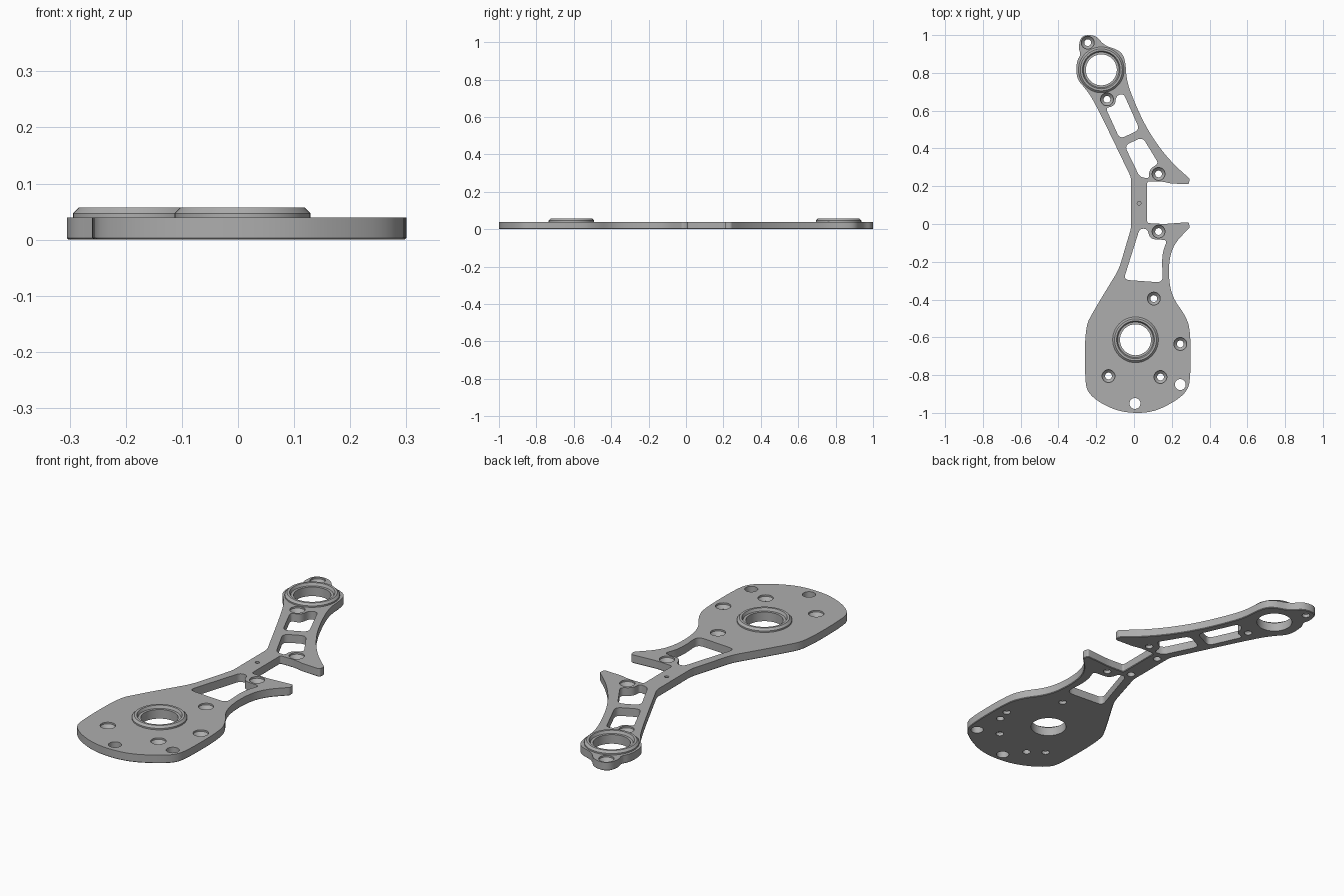
import bpy
import bmesh
import math
from mathutils import Vector

cube = bpy.data.objects.get("Cube")
if cube:
    bpy.data.objects.remove(cube, do_unlink=True)

THICK = 0.04
BORE = 0.082

# One grey material for every part
grey = bpy.data.materials.new("plain grey")
grey.use_nodes = True
colour = (0.42, 0.42, 0.42, 1)
grey.diffuse_color = colour
grey.node_tree.nodes["Principled BSDF"].inputs["Base Color"].default_value = colour


def rounded(points, steps=6):
    """Round each corner; an optional third value limits the rounding length."""
    result = []
    count = len(points)
    for i, point in enumerate(points):
        corner = Vector(point[:2])
        limit = point[2] if len(point) > 2 else 1
        ends = []
        for other in (points[i - 1], points[(i + 1) % count]):
            side = Vector(other[:2]) - corner
            ends.append(corner + side.normalized() * min(limit, side.length * 0.499))
        for k in range(steps + 1):
            t = k / steps
            result.append(ends[0] * (1 - t) ** 2 + corner * 2 * t * (1 - t) + ends[1] * t * t)
    return result


def add_prism(bm, loop, bottom, top):
    """Extrude a flat loop; returns the bottom face."""
    low = [bm.verts.new((p.x, p.y, bottom)) for p in loop]
    high = [bm.verts.new((p.x, p.y, top)) for p in loop]
    base = bm.faces.new(low)
    bm.faces.new(high)
    for i in range(len(loop)):
        j = (i + 1) % len(loop)
        bm.faces.new((low[i], low[j], high[j], high[i]))
    return base


def add_lathe(bm, centre, profile, closed=False, sides=32):
    """Revolve (radius, height) pairs; open profiles get end caps."""
    rings = []
    for radius, z in profile:
        ring = []
        for k in range(sides):
            angle = math.tau * k / sides
            ring.append(bm.verts.new((centre[0] + radius * math.cos(angle),
                                      centre[1] + radius * math.sin(angle), z)))
        rings.append(ring)
    pairs = list(zip(rings, rings[1:]))
    if closed:
        pairs.append((rings[-1], rings[0]))
    else:
        bm.faces.new(rings[0])
        bm.faces.new(rings[-1])
    for a, b in pairs:
        for i in range(sides):
            j = (i + 1) % sides
            bm.faces.new((a[i], a[j], b[j], b[i]))


def make_object(name, bm):
    bmesh.ops.recalc_face_normals(bm, faces=bm.faces)
    mesh = bpy.data.meshes.new(name)
    bm.to_mesh(mesh)
    bm.free()
    obj = bpy.data.objects.new(name, mesh)
    bpy.context.collection.objects.link(obj)
    mesh.materials.append(grey)
    return obj


def select_only(obj):
    bpy.ops.object.select_all(action="DESELECT")
    obj.select_set(True)
    bpy.context.view_layer.objects.active = obj


# Plate outline, anticlockwise from the front edge
outline = [
    (-0.05, -1), (0.09, -1), (0.2, -0.95), (0.28, -0.89), (0.3, -0.82),
    (0.3, -0.56), (0.27, -0.48), (0.21, -0.4), (0.185, -0.31), (0.185, -0.19),
    (0.215, -0.1), (0.295, -0.02, 0.01), (0.29, 0.01, 0.01), (0.16, 0, 0.02),
    (0.07, 0.005, 0.01), (0.07, 0.225, 0.01), (0.15, 0.225, 0.02),
    (0.19, 0.215, 0.02), (0.29, 0.21, 0.01), (0.295, 0.24, 0.01),
    (0.21, 0.315), (0.13, 0.41), (0.06, 0.52), (0, 0.65), (-0.04, 0.76),
    (-0.045, 0.87), (-0.075, 0.92), (-0.16, 0.945), (-0.2, 1), (-0.28, 1),
    (-0.295, 0.93), (-0.28, 0.9), (-0.305, 0.86), (-0.305, 0.77),
    (-0.26, 0.72), (-0.21, 0.65), (-0.015, 0.245, 0.02), (-0.015, -0.02, 0.02),
    (-0.08, -0.24, 0.04), (-0.22, -0.47), (-0.26, -0.55), (-0.26, -0.84),
    (-0.24, -0.9), (-0.16, -0.96),
]

# Weight-saving windows in the two arms
windows = [
    [(0.03, -0.025, 0.02), (0.07, -0.025, 0.02), (0.085, -0.08, 0.03),
     (0.175, -0.085, 0.02), (0.145, -0.17), (0.155, -0.31, 0.04),
     (0.08, -0.305), (-0.055, -0.295, 0.03)],
    [(-0.15, 0.615, 0.02), (-0.1, 0.625), (-0.095, 0.68, 0.03),
     (-0.055, 0.69, 0.02), (0.03, 0.5, 0.03), (-0.075, 0.45, 0.03)],
    [(-0.05, 0.415, 0.03), (0.045, 0.46, 0.03), (0.13, 0.32, 0.02),
     (0.08, 0.29), (0.08, 0.24, 0.02), (0.03, 0.25, 0.02)],
]

ring_centres = {"front": (0.008, -0.613), "rear": (-0.173, 0.816)}
screw_holes = [(-0.135, -0.805), (0.14, -0.81), (0.245, -0.635), (0.105, -0.395),
               (0.13, -0.04), (0.13, 0.265), (-0.143, 0.66), (-0.245, 0.96)]
plain_holes = [(0.005, -0.95), (0.245, -0.85)]
pin_sockets = [(0.027, 0.01), (0.027, 0.2), (0.23, -0.7), (-0.065, -0.86)]

# Flat plate with a fine chamfer along its lower rim
bm = bmesh.new()
base = add_prism(bm, rounded(outline), 0, THICK)
bmesh.ops.remove_doubles(bm, verts=bm.verts, dist=0.0005)
bmesh.ops.recalc_face_normals(bm, faces=bm.faces)
rim = [e for e in bm.edges if all(v.co.z < 0.001 for v in e.verts)]
bmesh.ops.bevel(bm, geom=rim, offset=0.003, segments=1, affect="EDGES")
plate = make_object("base_plate", bm)

# All openings gathered in one cutter
below, above = -0.02, THICK + 0.02
bm = bmesh.new()
for window in windows:
    add_prism(bm, rounded(window), below, above)
for centre in ring_centres.values():
    add_lathe(bm, centre, [(BORE, below), (BORE, above)], sides=64)
for centre in screw_holes:
    add_lathe(bm, centre, [(0.018, below), (0.018, 0.016), (0.034, 0.032),
                           (0.034, above)])
for centre in plain_holes:
    add_lathe(bm, centre, [(0.029, below), (0.029, above)])
for centre in pin_sockets:
    add_lathe(bm, centre, [(0.018, below), (0.018, 0.02)])
add_lathe(bm, (0.027, 0.11), [(0.01, 0.025), (0.01, above)])
bmesh.ops.remove_doubles(bm, verts=bm.verts, dist=0.0002)
cutter = make_object("opening_cutter", bm)
cutter.hide_render = True

cut = plate.modifiers.new("openings", "BOOLEAN")
cut.operation = "DIFFERENCE"
cut.solver = "EXACT"
cut.object = cutter
select_only(plate)
bpy.ops.object.modifier_apply(modifier=cut.name)
bpy.data.objects.remove(cutter, do_unlink=True)
bpy.ops.object.shade_smooth_by_angle(angle=math.radians(30))

# Raised bearing rings with chamfered rims and an inner step
ring_profile = [(BORE, THICK - 0.002), (0.121, THICK - 0.002), (0.121, 0.047),
                (0.111, 0.057), (0.1, 0.057), (0.094, 0.044), (BORE, 0.044)]
for place, centre in ring_centres.items():
    bm = bmesh.new()
    add_lathe(bm, centre, ring_profile, closed=True, sides=64)
    ring = make_object(place + "_bearing_ring", bm)
    select_only(ring)
    bpy.ops.object.shade_smooth_by_angle(angle=math.radians(30))
